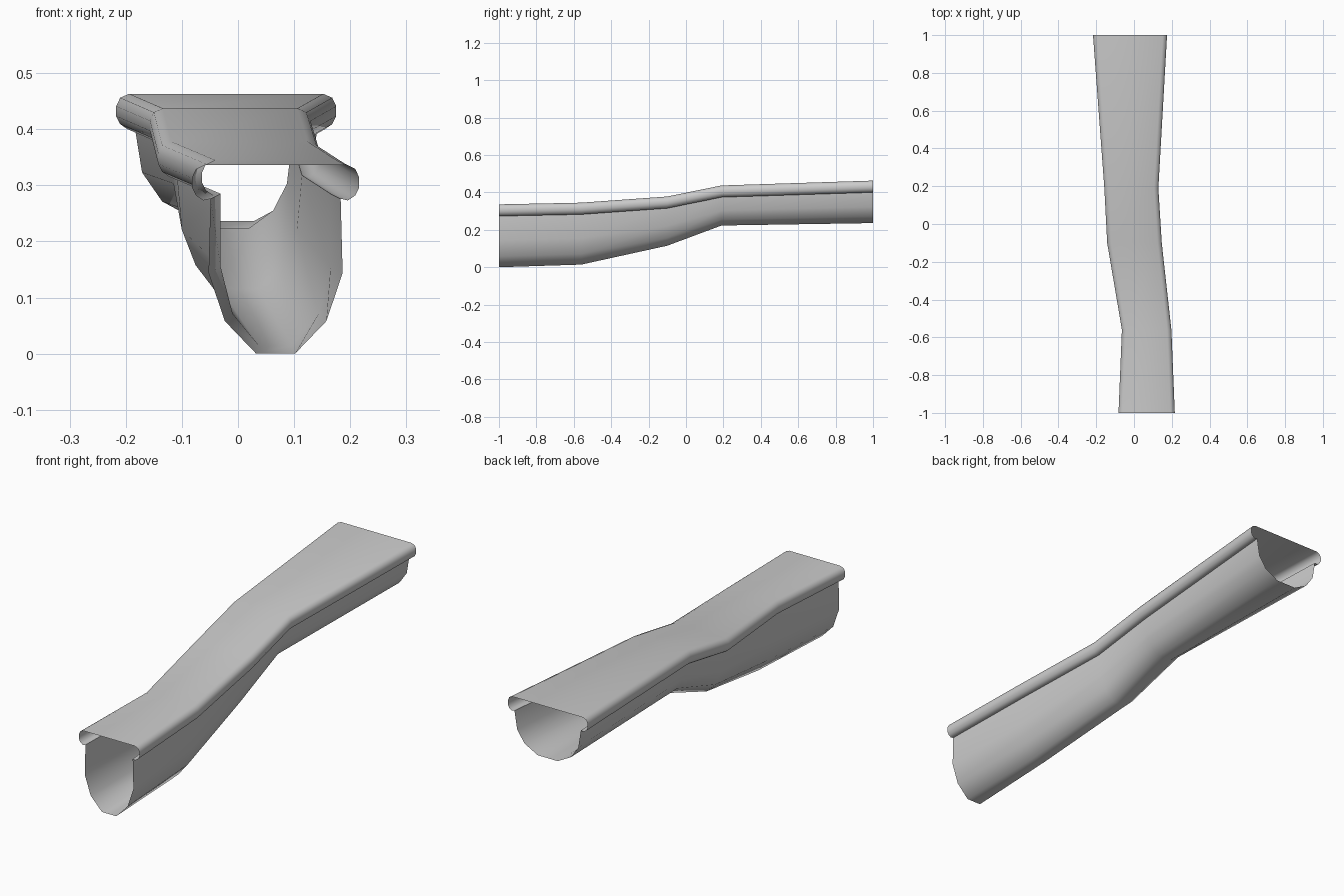
import bpy, bmesh

if "Cube" in bpy.data.objects:
    bpy.data.objects.remove(bpy.data.objects["Cube"])

# Stations along the length: y, left x, right x, deck z, floor z, belly width, bilge width
STATIONS = [
    (-1.00, -0.083, 0.217, 0.336, 0.000, 1.03, 0.78),
    (-0.56, -0.065, 0.199, 0.345, 0.014, 1.00, 0.78),
    (-0.10, -0.143, 0.148, 0.378, 0.115, 0.92, 0.70),
    (0.19, -0.158, 0.130, 0.437, 0.223, 0.92, 0.70),
    (1.00, -0.218, 0.176, 0.463, 0.236, 0.92, 0.70),
]
# Rim profile: inset from outer edge, drop below deck
RIM = [(0.034, 0.060), (0.021, 0.063), (0.008, 0.054), (0.001, 0.040),
       (0.001, 0.022), (0.008, 0.007), (0.024, 0.000)]


def mirrored(half, cx):
    """Full section from a left-half list of (distance from centre, z)."""
    return [(cx - d, z) for d, z in half] + [(cx + d, z) for d, z in reversed(half)]


def deck_section(s):
    y, xl, xr, top, floor, belly, bilge = s
    h = (xr - xl) / 2
    return mirrored([(h - i, top - d) for i, d in RIM], (xl + xr) / 2)


def trough_section(s):
    y, xl, xr, top, floor, belly, bilge = s
    w = (xr - xl) / 2 - RIM[0][0]
    rise = top - RIM[0][1] - floor
    half = [(w, floor + rise), (w * belly, floor + rise * 0.52),
            (w * bilge, floor + rise * 0.21), (w * 0.30, floor)]
    return mirrored(half, (xl + xr) / 2)


def loft(name, section):
    bm = bmesh.new()
    rows = [[bm.verts.new((x, s[0], z)) for x, z in section(s)] for s in STATIONS]
    for a, b in zip(rows, rows[1:]):
        for i in range(len(a) - 1):
            bm.faces.new((a[i], a[i + 1], b[i + 1], b[i]))
    me = bpy.data.meshes.new(name)
    bm.normal_update()
    if name == "trough":
        bmesh.ops.reverse_faces(bm, faces=bm.faces[:])
    bm.to_mesh(me)
    bm.free()
    ob = bpy.data.objects.new(name, me)
    bpy.context.collection.objects.link(ob)
    bpy.ops.object.select_all(action='DESELECT')
    ob.select_set(True)
    bpy.context.view_layer.objects.active = ob
    bpy.ops.object.shade_smooth_by_angle(angle=1.0)
    return ob


# Flat deck with curled rims, and the open-ended trough hanging below it
loft("deck_and_rims", deck_section)
loft("trough", trough_section)
